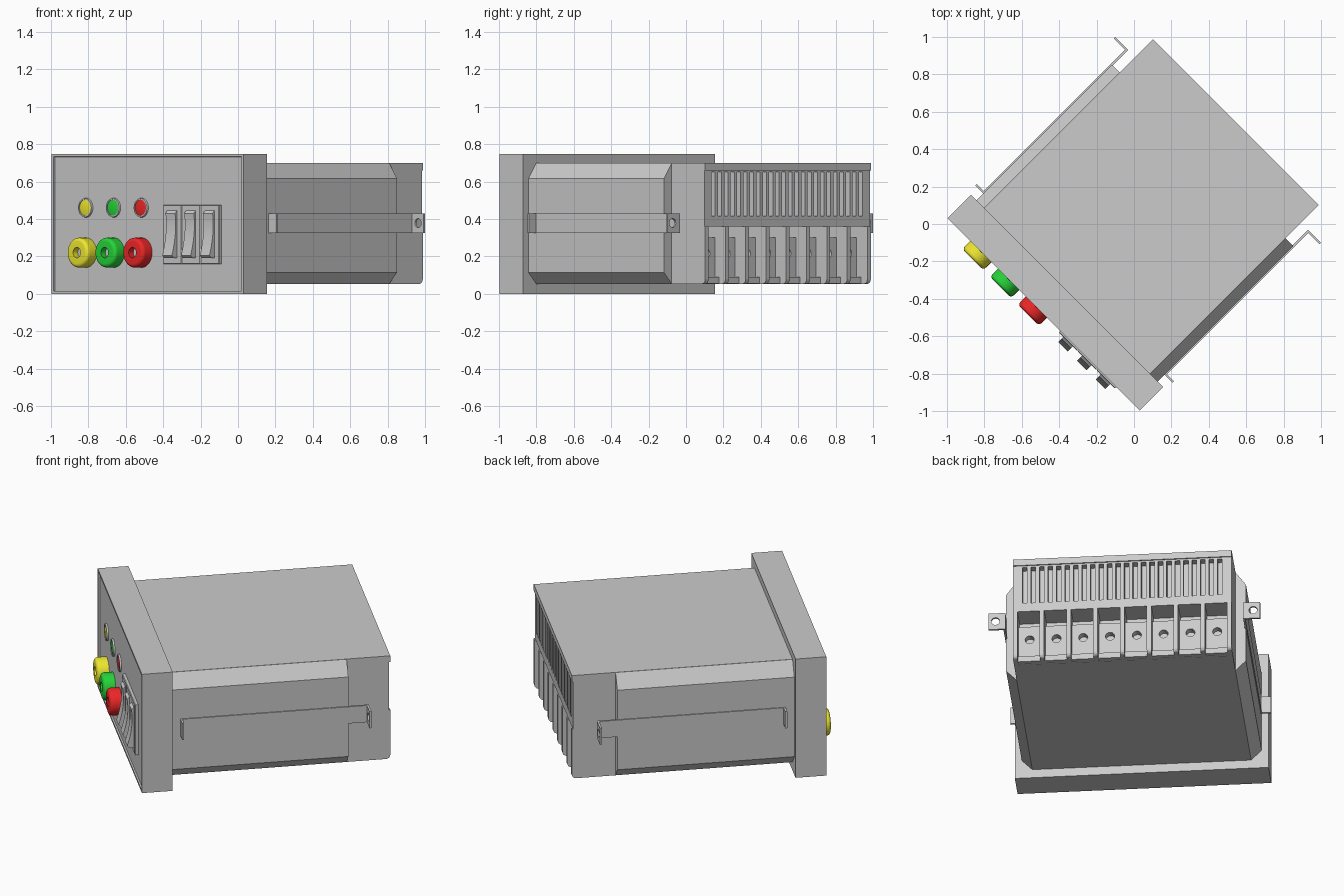
import bpy, bmesh, math
from mathutils import Matrix

if "Cube" in bpy.data.objects:
    bpy.data.objects.remove(bpy.data.objects["Cube"])

# Built square-on (x = width, y = depth, z = up), then turned 45 degrees
TURN = Matrix.Rotation(math.radians(-45), 4, 'Z')


def finish(name, bm, color=None, smooth=False):
    bmesh.ops.recalc_face_normals(bm, faces=bm.faces[:])
    me = bpy.data.meshes.new(name)
    bm.to_mesh(me)
    bm.free()
    me.transform(TURN)
    ob = bpy.data.objects.new(name, me)
    bpy.context.collection.objects.link(ob)
    if color:
        mat = bpy.data.materials.new(name + "_paint")
        mat.diffuse_color = (*color, 1)
        mat.use_nodes = True
        mat.node_tree.nodes["Principled BSDF"].inputs["Base Color"].default_value = mat.diffuse_color
        me.materials.append(mat)
    bpy.ops.object.select_all(action='DESELECT')
    ob.select_set(True)
    bpy.context.view_layer.objects.active = ob
    if smooth:
        bpy.ops.object.shade_smooth_by_angle(angle=math.radians(35))
    return ob


def prism(bm, pts, axis, a, b):
    """Extrude a 2D outline along an axis from a to b."""
    def place(p, d):
        return {'x': (d, p[0], p[1]), 'y': (p[0], d, p[1]), 'z': (p[0], p[1], d)}[axis]
    lo = [bm.verts.new(place(p, a)) for p in pts]
    hi = [bm.verts.new(place(p, b)) for p in pts]
    bm.faces.new(lo[::-1])
    bm.faces.new(hi)
    n = len(pts)
    for i in range(n):
        j = (i + 1) % n
        bm.faces.new((lo[i], lo[j], hi[j], hi[i]))


def box(bm, x0, x1, y0, y1, z0, z1):
    prism(bm, [(x0, y0), (x1, y0), (x1, y1), (x0, y1)], 'z', z0, z1)


def lathe(bm, profile, x, z, steps=32):
    """Spin (radius, y) points about a y-parallel axis."""
    vs = [bm.verts.new((x + r, y, z)) for r, y in profile]
    es = [bm.edges.new(e) for e in zip(vs, vs[1:])]
    bmesh.ops.spin(bm, geom=vs + es, cent=(x, 0, z), axis=(0, 1, 0),
                   angle=2 * math.pi, steps=steps)
    bmesh.ops.remove_doubles(bm, verts=bm.verts[:], dist=1e-5)


def drill(ob, holes, r, y0, y1):
    bm = bmesh.new()
    for x, z in holes:
        ring = [(x + r * math.cos(i * math.pi / 12), z + r * math.sin(i * math.pi / 12))
                for i in range(24)]
        prism(bm, ring, 'y', y0, y1)
    cutter = finish("hole_cutter", bm)
    cutter.hide_render = True
    mod = ob.modifiers.new("holes", 'BOOLEAN')
    mod.operation, mod.object, mod.solver = 'DIFFERENCE', cutter, 'EXACT'
    bpy.context.view_layer.objects.active = ob
    bpy.ops.object.modifier_apply(modifier=mod.name)
    bpy.data.objects.remove(cutter)


W, BACK, BOT, TOP = 0.626, 0.771, 0.053, 0.70
FACE = -0.674  # recessed front panel plane

# Front bezel with recessed panel
bm = bmesh.new()
box(bm, -0.726, 0.726, -0.684, -0.506, 0, 0.747)
bm.normal_update()
front = [min(bm.faces, key=lambda f: f.calc_center_median().y)]
bmesh.ops.recalc_face_normals(bm, faces=bm.faces[:])
bmesh.ops.inset_region(bm, faces=front, thickness=0.02)
bmesh.ops.inset_region(bm, faces=front, thickness=0.001, depth=-0.01)
finish("front_bezel", bm)

# Main housing with overhanging top edge
bm = bmesh.new()
prism(bm, [(-0.51, BOT), (0.62, BOT), (0.62, 0.36), (0.72, 0.36), (0.72, 0.66),
           (BACK, 0.66), (BACK, TOP), (-0.51, TOP)], 'x', -W, W)
finish("housing", bm)

# Rear ventilation grille: rails and bars
bm = bmesh.new()
box(bm, -W, W, 0.72, 0.764, 0.36, 0.415)
box(bm, -W, W, 0.72, 0.764, 0.65, 0.66)
SLOTS, SLOT_W, PITCH = 24, 0.027, 0.0485
start = -PITCH * (SLOTS - 1) / 2
edge = -W
for i in range(SLOTS + 1):
    nxt = start + i * PITCH - SLOT_W / 2 if i < SLOTS else W
    box(bm, edge, nxt, 0.72, 0.764, 0.415, 0.65)
    edge = nxt + SLOT_W
finish("vent_grille", bm)

# Terminal strip: dividers with rounded lower corner
bm = bmesh.new()
R = 0.025
arc = [(BACK - R + R * math.sin(a), BOT + R - R * math.cos(a))
       for a in [i * math.pi / 10 for i in range(6)]]
step = (2 * W - 0.026) / 8
for i in range(9):
    x = -W + i * step
    prism(bm, [(0.62, BOT)] + arc + [(BACK, 0.36), (0.62, 0.36)], 'x', x, x + 0.026)
finish("terminal_dividers", bm)

# Terminal blocks with screw holes
bm = bmesh.new()
box(bm, -W + 0.01, W - 0.01, 0.61, 0.691, BOT, 0.30)
blocks = finish("terminal_blocks", bm)
drill(blocks, [(-W + 0.013 + (i + 0.5) * step, 0.215) for i in range(8)], 0.026, 0.65, 0.75)

# Lower lips of the terminals
bm = bmesh.new()
for i in range(8):
    x = -W + 0.026 + i * step
    box(bm, x, x + step - 0.026, 0.685, 0.722, BOT + 0.002, 0.09)
finish("terminal_lips", bm)

# Side bulges and mounting clips, mirrored
for s, side in ((1, "right"), (-1, "left")):
    bm = bmesh.new()
    prism(bm, [(s * 0.60, BOT), (s * W, BOT), (s * 0.686, 0.115), (s * 0.686, 0.615),
               (s * W, TOP - 0.001), (s * 0.60, TOP - 0.001)], 'y', -0.508, 0.518)
    finish(side + "_side_bulge", bm)
    bm = bmesh.new()
    path = [(0.745, -0.455), (0.745, -0.443), (0.692, -0.443), (0.692, 0.624),
            (0.777, 0.624), (0.777, 0.636), (0.68, 0.636), (0.68, -0.455)]
    prism(bm, [(s * x, y) for x, y in path], 'z', 0.325, 0.43)
    clip = finish(side + "_mounting_clip", bm)
    drill(clip, [(s * 0.737, 0.378)], 0.024, 0.6, 0.66)

# Sockets and indicator lamps
colors = {"yellow": (0.85, 0.8, 0.03), "green": (0.02, 0.65, 0.04), "red": (0.85, 0.02, 0.02)}
for i, (label, col) in enumerate(colors.items()):
    x = -0.475 + i * 0.21
    bm = bmesh.new()
    outer = [(0.06 + 0.02 * math.sin(a), FACE - 0.05 - 0.02 * math.cos(a))
             for a in [k * math.pi / 12 for k in range(7)]]
    lathe(bm, [(0.028, FACE), (0.028, FACE - 0.07)] + outer + [(0.08, FACE)], x, 0.22)
    finish(label + "_socket", bm, col, True)
    bm = bmesh.new()
    lathe(bm, [(0, FACE - 0.035), (0.029, FACE - 0.035), (0.029, FACE)], x, 0.22)
    finish(label + "_socket_core", bm, None, True)
    bm = bmesh.new()
    lathe(bm, [(0.043, FACE), (0.043, FACE - 0.01), (0.05, FACE - 0.01), (0.052, FACE)], x, 0.46)
    finish(label + "_lamp_ring", bm, None, True)
    bm = bmesh.new()
    lathe(bm, [(0, FACE - 0.011), (0.03, FACE - 0.009), (0.043, FACE - 0.006), (0.043, FACE)],
          x, 0.46)
    finish(label + "_lamp", bm, col, True)

# Rocker switches: plate and concave paddle
for i in range(3):
    x = 0.338 + (i - 1) * 0.142
    bm = bmesh.new()
    box(bm, x - 0.0705, x + 0.0705, FACE - 0.016, FACE + 0.005, 0.158, 0.475)
    bmesh.ops.recalc_face_normals(bm, faces=bm.faces[:])
    f = [min(bm.faces, key=lambda q: q.calc_center_median().y)]
    bmesh.ops.inset_region(bm, faces=f, thickness=0.006, depth=0.004)
    finish("switch_plate_%d" % (i + 1), bm)
    bm = bmesh.new()
    curve = []
    for k in range(13):
        t = k / 12
        out = 0.022 + 0.036 * (1 - t) ** 2 + 0.012 * t ** 3
        curve.append((FACE - out, 0.205 + 0.225 * t))
    prism(bm, [(FACE, 0.19), (FACE - 0.045, 0.19)] + curve + [(FACE - 0.02, 0.445), (FACE, 0.445)],
          'x', x - 0.036, x + 0.036)
    finish("switch_rocker_%d" % (i + 1), bm, None, True)
